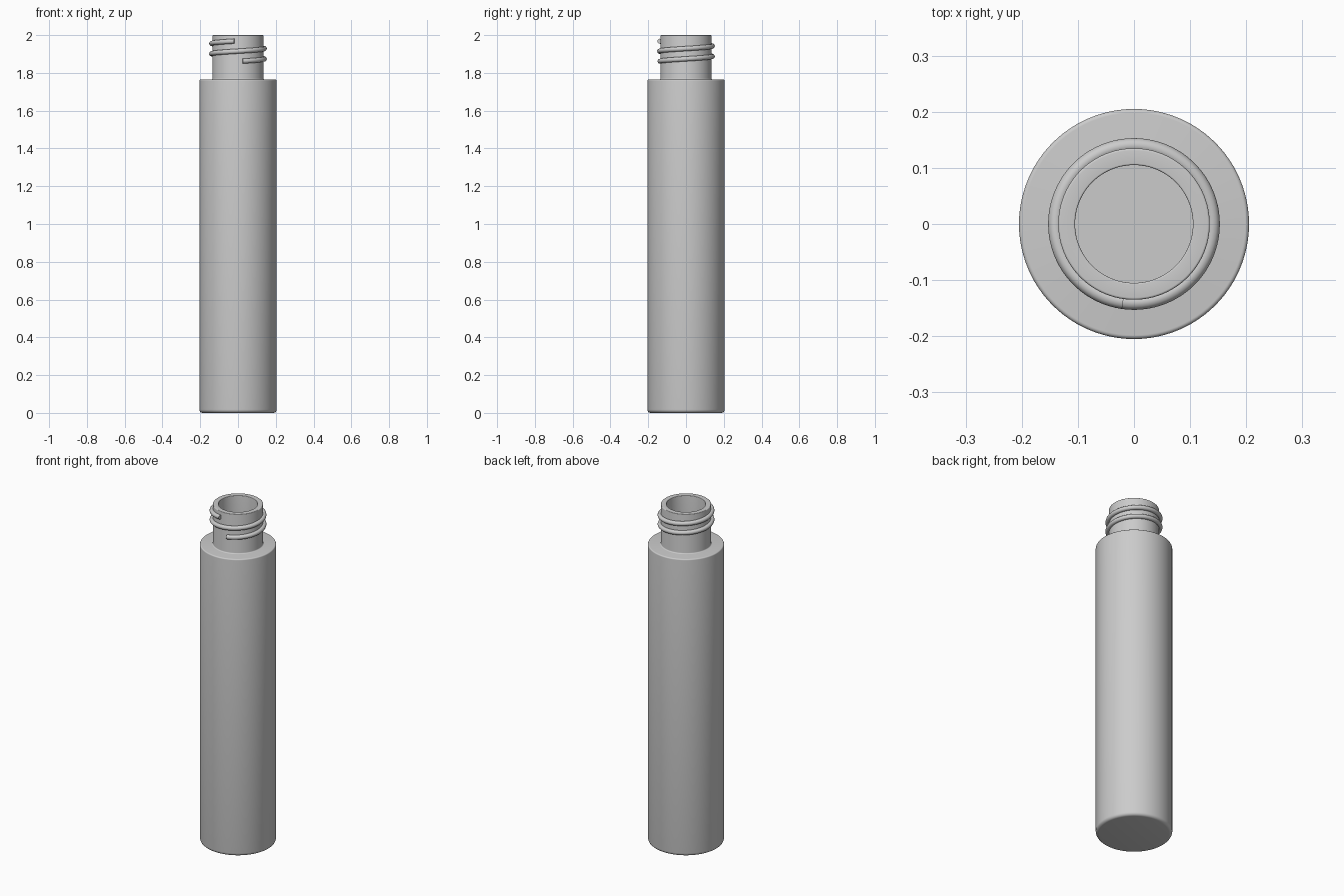
import bpy, bmesh, math
from mathutils import Vector

cube = bpy.data.objects.get("Cube")
if cube:
    bpy.data.objects.remove(cube, do_unlink=True)

grey = bpy.data.materials.new("light grey")
grey.use_nodes = True
colour = (0.6, 0.6, 0.6, 1)
grey.diffuse_color = colour
grey.node_tree.nodes["Principled BSDF"].inputs["Base Color"].default_value = colour


def finish(bm, name):
    """Turn a bmesh into a smooth-shaded object."""
    bmesh.ops.recalc_face_normals(bm, faces=bm.faces)
    mesh = bpy.data.meshes.new(name)
    bm.to_mesh(mesh)
    bm.free()
    mesh.materials.append(grey)
    ob = bpy.data.objects.new(name, mesh)
    bpy.context.collection.objects.link(ob)
    bpy.ops.object.select_all(action='DESELECT')
    bpy.context.view_layer.objects.active = ob
    ob.select_set(True)
    bpy.ops.object.shade_smooth_by_angle(angle=math.radians(35))
    return ob


def fillet(cx, cz, r, start, end, n=5):
    """Arc points in the profile plane, angles in degrees."""
    angles = [math.radians(start + (end - start) * i / n) for i in range(n + 1)]
    return [(cx + r * math.cos(a), cz + r * math.sin(a)) for a in angles]


# Bottle: outer wall, shoulder, neck, rim, then the hollow inside
BODY, NECK, BORE, SHOULDER, TOP = 0.205, 0.135, 0.105, 1.765, 2.0
profile = [(0, 0)]
profile += fillet(BODY - 0.018, 0.018, 0.018, -90, 0)
profile += fillet(BODY - 0.007, SHOULDER - 0.007, 0.007, 0, 90)
profile += fillet(NECK + 0.006, SHOULDER + 0.006, 0.006, 270, 180)
profile += fillet(NECK - 0.004, TOP - 0.004, 0.004, 0, 90)
profile += fillet(BORE + 0.003, TOP - 0.003, 0.003, 90, 180)
profile += [(BORE, 1.73), (0.175, 1.72), (0.175, 0.03), (0, 0.03)]

bm = bmesh.new()
verts = [bm.verts.new((r, 0, z)) for r, z in profile]
edges = [bm.edges.new(pair) for pair in zip(verts, verts[1:])]
bmesh.ops.spin(bm, geom=verts + edges, cent=(0, 0, 0), axis=(0, 0, 1),
               angle=math.tau, steps=96)
bmesh.ops.remove_doubles(bm, verts=bm.verts, dist=0.0002)
finish(bm, "bottle")

# Screw thread: a round bead climbing almost two turns around the neck
STEPS, SIDES, BEAD, RADIUS = 160, 12, 0.013, 0.140
first, last = math.radians(-80), math.radians(-80 + 702)
bm = bmesh.new()
rings = []
for i in range(STEPS + 1):
    t = i / STEPS
    a = first + (last - first) * t
    out = Vector((math.cos(a), math.sin(a), 0))
    centre = out * RADIUS + Vector((0, 0, 1.862 + 0.106 * t))
    ring = []
    for k in range(SIDES):
        b = math.tau * k / SIDES
        ring.append(bm.verts.new(centre + out * BEAD * math.cos(b)
                                 + Vector((0, 0, BEAD * math.sin(b)))))
    rings.append(ring)
for low, high in zip(rings, rings[1:]):
    for k in range(SIDES):
        n = (k + 1) % SIDES
        bm.faces.new((low[k], low[n], high[n], high[k]))
bm.faces.new(rings[0])
bm.faces.new(rings[-1])
finish(bm, "screw_thread")
